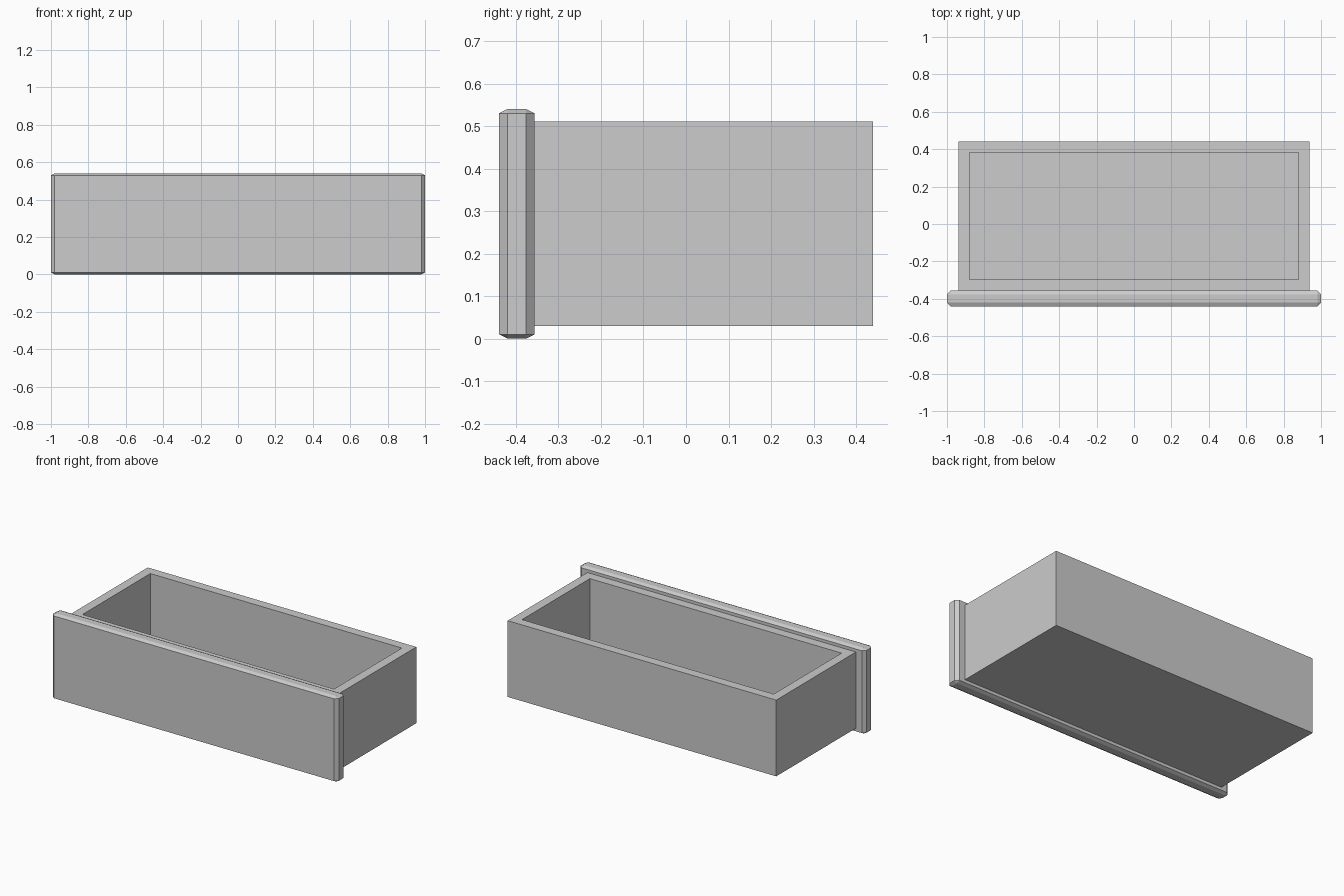
import bpy, bmesh
from mathutils import Vector

default = bpy.data.objects.get("Cube")
if default:
    bpy.data.objects.remove(default, do_unlink=True)

grey = bpy.data.materials.new("plain grey")
grey.diffuse_color = (0.604, 0.604, 0.604, 1)
grey.use_nodes = True
grey.node_tree.nodes["Principled BSDF"].inputs["Base Color"].default_value = (0.604, 0.604, 0.604, 1)


def add_object(name, bm):
    bmesh.ops.recalc_face_normals(bm, faces=bm.faces)
    mesh = bpy.data.meshes.new(name)
    bm.to_mesh(mesh)
    bm.free()
    mesh.materials.append(grey)
    obj = bpy.data.objects.new(name, mesh)
    bpy.context.collection.objects.link(obj)


def box(low, high):
    """Box between two opposite corners."""
    low, high = Vector(low), Vector(high)
    bm = bmesh.new()
    bmesh.ops.create_cube(bm, size=1)
    bmesh.ops.scale(bm, vec=high - low, verts=bm.verts)
    bmesh.ops.translate(bm, vec=(low + high) / 2, verts=bm.verts)
    bm.normal_update()
    return bm


# Open drawer box: inset the top face to leave a flat rim, then extrude it down to a thin floor
rim, wall, base, floor_thickness = 0.511, 0.059, 0.029, 0.02
bm = box((-0.939, -0.356, base), (0.939, 0.44, rim))
top = max(bm.faces, key=lambda f: f.calc_center_median().z)
bmesh.ops.inset_region(bm, faces=[top], thickness=wall, use_even_offset=True)
floor = bmesh.ops.extrude_discrete_faces(bm, faces=[top])["faces"][0]
bmesh.ops.translate(bm, vec=(0, 0, base + floor_thickness - rim), verts=floor.verts)
add_object("drawer_box", bm)

# Front panel: chamfered slab, squashed so the top and bottom chamfers are shallow
squash = 0.5
bm = box((-1, -0.44, 0), (1, -0.356, 0.54 / squash))
bmesh.ops.bevel(bm, geom=bm.edges[:], offset=0.02, segments=1, affect='EDGES')
bmesh.ops.scale(bm, vec=(1, 1, squash), verts=bm.verts)
add_object("front_panel", bm)
